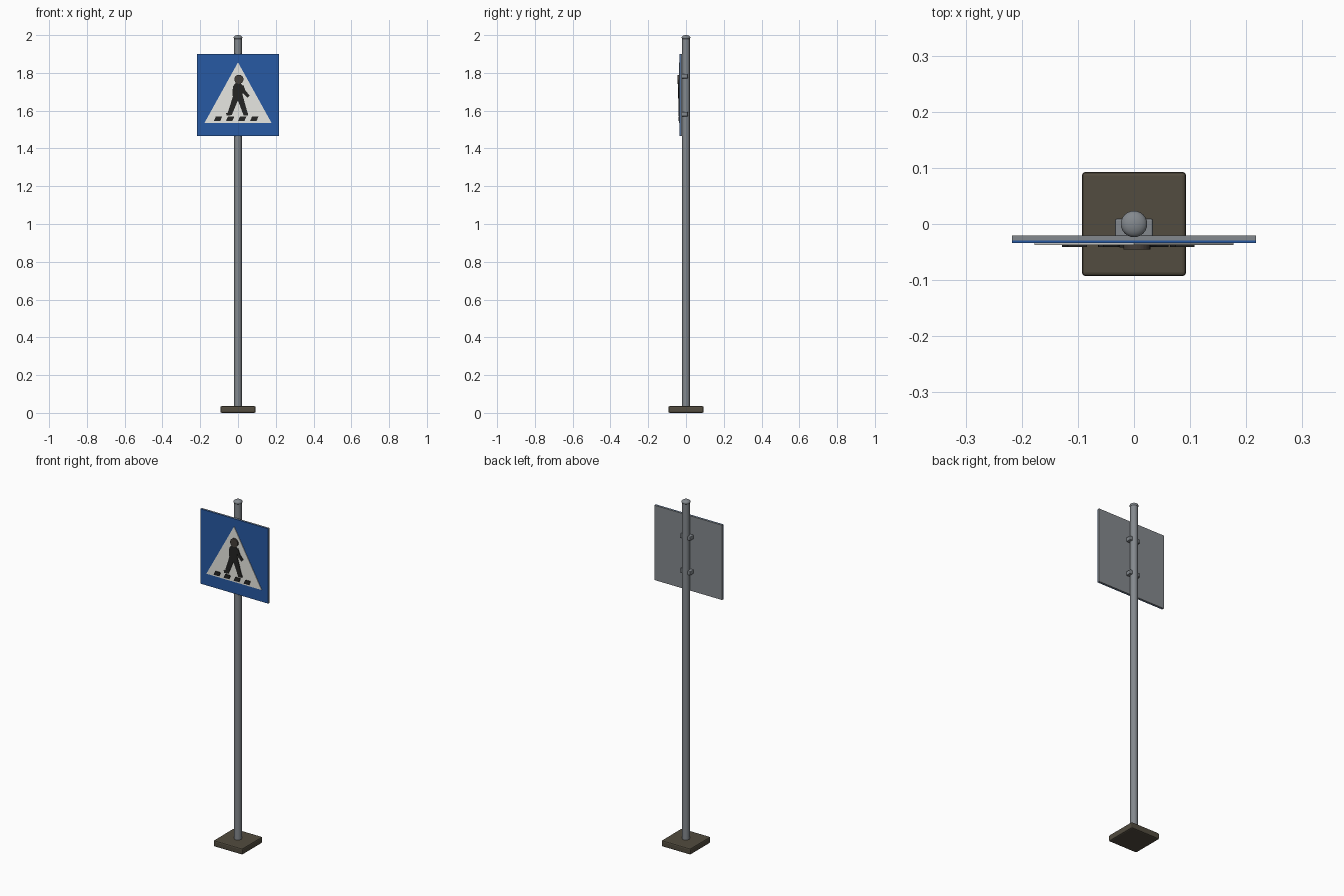
import bpy, bmesh, math
from mathutils import Vector

if "Cube" in bpy.data.objects:
    bpy.data.objects.remove(bpy.data.objects["Cube"])


def material(name, rgb):
    m = bpy.data.materials.new(name)
    m.diffuse_color = (*rgb, 1)
    m.use_nodes = True
    m.node_tree.nodes["Principled BSDF"].inputs["Base Color"].default_value = m.diffuse_color
    return m


METAL = material("grey_metal", (0.23, 0.25, 0.27))
BASE = material("dark_brown_base", (0.085, 0.072, 0.05))
BLUE = material("sign_blue", (0.02, 0.1, 0.37))
WHITE = material("sign_white", (0.82, 0.82, 0.78))
BLACK = material("symbol_black", (0.018, 0.018, 0.017))
BROWN = material("head_brown", (0.06, 0.05, 0.043))


def finish(name, bm, mat, bevel=0, smooth=False):
    bmesh.ops.recalc_face_normals(bm, faces=bm.faces)
    me = bpy.data.meshes.new(name)
    bm.to_mesh(me)
    bm.free()
    me.materials.append(mat)
    ob = bpy.data.objects.new(name, me)
    bpy.context.collection.objects.link(ob)
    if bevel:
        mod = ob.modifiers.new("bevel", 'BEVEL')
        mod.width, mod.segments = bevel, 2
    if smooth:
        bpy.ops.object.select_all(action='DESELECT')
        ob.select_set(True)
        bpy.context.view_layer.objects.active = ob
        bpy.ops.object.shade_smooth_by_angle(angle=math.radians(40))
    return ob


def prism(name, pts, y0, y1, mat, bevel=0):
    """Extrude an x-z outline from y0 to y1."""
    bm = bmesh.new()
    face = bm.faces.new([bm.verts.new((x, y0, z)) for x, z in pts])
    ext = bmesh.ops.extrude_face_region(bm, geom=[face])
    verts = [g for g in ext["geom"] if isinstance(g, bmesh.types.BMVert)]
    bmesh.ops.translate(bm, verts=verts, vec=(0, y1 - y0, 0))
    return finish(name, bm, mat, bevel)


def box(name, x, z0, z1, y0, y1, mat, bevel=0):
    return prism(name, [(-x, z0), (x, z0), (x, z1), (-x, z1)], y0, y1, mat, bevel)


def limb(name, a, b, wa, wb):
    """Tapered flat bar between two x-z points."""
    a, b = Vector(a), Vector(b)
    d = (b - a).normalized()
    n = Vector((-d.y, d.x))
    prism(name, [a + n * wa, b + n * wb, b - n * wb, a - n * wa], -0.0365, -0.041, BLACK)


def lathe(name, profile, mat, sides=24):
    """Spin an r-z profile around the vertical axis."""
    bm = bmesh.new()
    vs = [bm.verts.new((r, 0, z)) for r, z in profile]
    es = [bm.edges.new(p) for p in zip(vs, vs[1:])]
    bmesh.ops.spin(bm, geom=vs + es, axis=(0, 0, 1), cent=(0, 0, 0),
                   angle=2 * math.pi, steps=sides)
    bmesh.ops.remove_doubles(bm, verts=bm.verts, dist=1e-5)
    return finish(name, bm, mat, smooth=True)


# base, post and domed cap
box("base", 0.093, 0, 0.036, -0.093, 0.093, BASE, 0.007)
lathe("post", [(0, 0.02), (0.02, 0.02), (0.02, 1.985), (0, 1.985)], METAL)
dome = [(0.0235 * math.cos(t), 1.987 + 0.013 * math.sin(t))
        for t in [math.radians(-90 + 18 * i) for i in range(11)]]
lathe("post_cap", dome, METAL)

# sign panel with blue front
box("sign_back", 0.217, 1.467, 1.9, -0.0205, -0.029, METAL)
box("sign_face", 0.217, 1.467, 1.9, -0.029, -0.034, BLUE)

# clamps holding the sign to the post
for i, z in enumerate((1.582, 1.783)):
    box(f"clamp_{i + 1}", 0.034, z - 0.012, z + 0.012, -0.024, 0.01, METAL, 0.004)

# white triangle
prism("white_triangle", [(-0.177, 1.536), (0.177, 1.536), (0, 1.856)],
      -0.034, -0.037, WHITE)

# crossing stripes
for i in range(4):
    x = -0.128 + i * 0.064
    prism(f"crossing_stripe_{i + 1}",
          [(x, 1.545), (x + 0.034, 1.545), (x + 0.044, 1.568), (x + 0.01, 1.568)],
          -0.0365, -0.041, BLACK)

# walking figure
prism("torso", [(-0.022, 1.665), (0.022, 1.665), (0.026, 1.73), (0.012, 1.748),
                (-0.012, 1.748), (-0.026, 1.73)], -0.0365, -0.0415, BLACK)
limb("rear_leg", (-0.006, 1.685), (-0.044, 1.582), 0.017, 0.012)
limb("front_leg", (0.006, 1.685), (0.04, 1.582), 0.017, 0.012)
limb("rear_foot", (-0.062, 1.58), (-0.032, 1.584), 0.007, 0.007)
limb("front_foot", (0.03, 1.581), (0.054, 1.581), 0.007, 0.006)
limb("front_arm", (0.018, 1.732), (0.034, 1.694), 0.011, 0.01)
limb("front_forearm", (0.03, 1.702), (0.056, 1.674), 0.01, 0.008)
limb("rear_arm", (-0.018, 1.73), (-0.022, 1.676), 0.009, 0.008)

# round head disc
head = [(0.005 + 0.024 * math.cos(math.tau * i / 24),
         1.766 + 0.024 * math.sin(math.tau * i / 24)) for i in range(24)]
prism("head", head, -0.0365, -0.045, BROWN)
